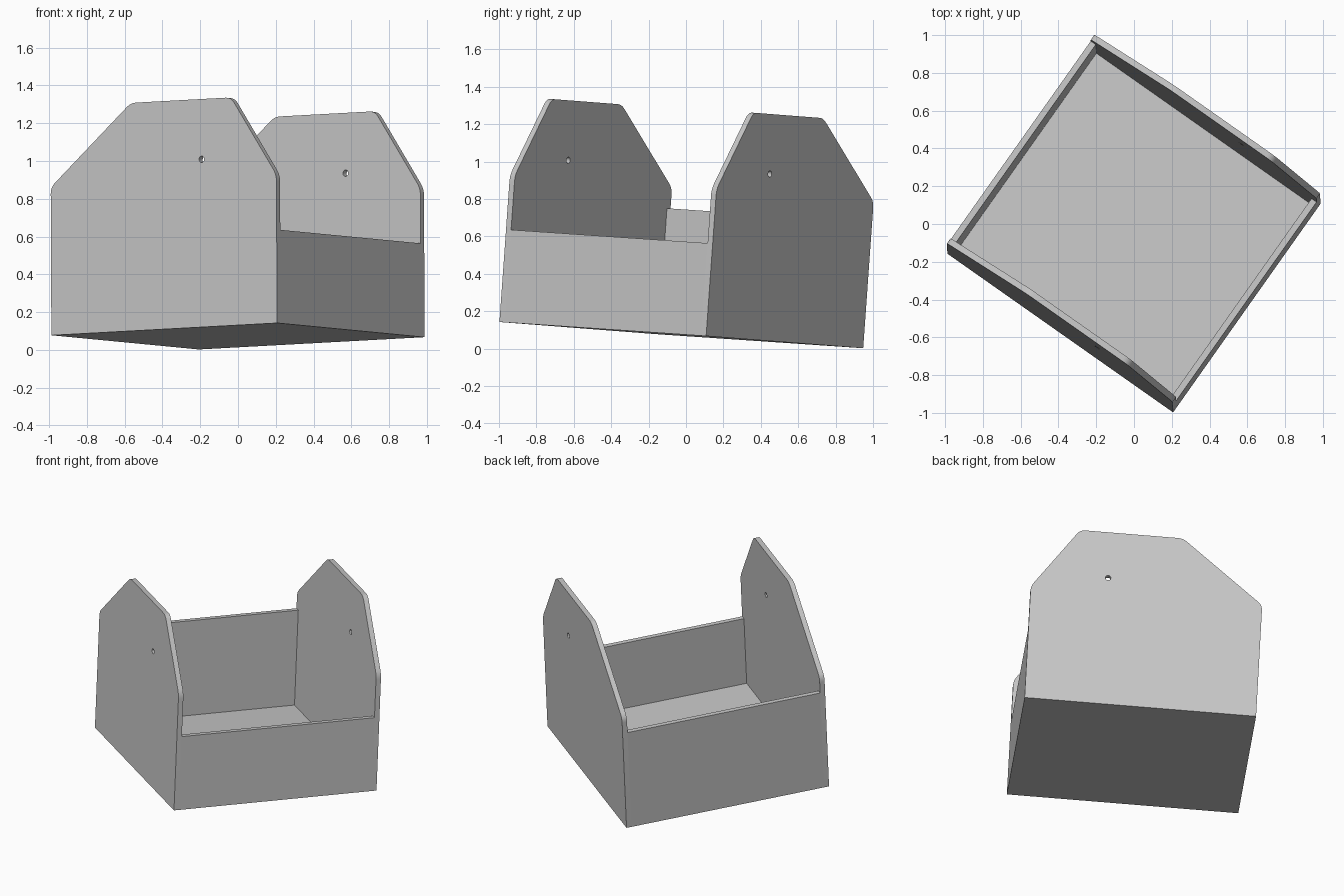
import bpy
import bmesh
import math
from mathutils import Matrix, Vector

cube = bpy.data.objects.get("Cube")
if cube:
    bpy.data.objects.remove(cube, do_unlink=True)

# Box sizes: end panel width, length between end faces, board thickness
WIDTH, LENGTH, T = 1.462, 1.355, 0.033

# The whole tote is turned and slightly tipped
u = Vector((0.8172, -0.5745, 0.0445)).normalized()
v = Vector((0.5758, 0.8157, -0.0554))
v = (v - u * v.dot(u)).normalized()
w = u.cross(v)
FRAME = Matrix((u, v, w)).transposed().to_4x4()
FRAME.translation = Vector((0, -0.025, 0.0725)) - u * WIDTH / 2 - v * LENGTH / 2

grey = bpy.data.materials.new("light grey")
grey.use_nodes = True
COLOR = (0.57, 0.57, 0.57, 1)
grey.diffuse_color = COLOR
grey.node_tree.nodes["Principled BSDF"].inputs["Base Color"].default_value = COLOR


def add_object(name, mesh, matrix):
    mesh.materials.clear()
    mesh.materials.append(grey)
    obj = bpy.data.objects.new(name, mesh)
    bpy.context.collection.objects.link(obj)
    obj.matrix_world = matrix
    return obj


def board(name, low, high):
    low, high = Vector(low), Vector(high)
    bm = bmesh.new()
    bmesh.ops.create_cube(bm, size=1)
    bmesh.ops.scale(bm, vec=high - low, verts=bm.verts)
    bmesh.ops.translate(bm, vec=(low + high) / 2, verts=bm.verts)
    mesh = bpy.data.meshes.new(name)
    bm.to_mesh(mesh)
    bm.free()
    return add_object(name, mesh, FRAME)


def rounded(corner, before, after, radius, steps=6):
    # Quadratic arc that replaces a sharp corner
    c, a, b = Vector(corner), Vector(before), Vector(after)
    start = c + (a - c).normalized() * radius
    end = c + (b - c).normalized() * radius
    return [start * (1 - s) ** 2 + c * 2 * s * (1 - s) + end * s ** 2
            for s in (i / steps for i in range(steps + 1))]


def end_panel(name, offset):
    # Asymmetric gable outline with four softened corners
    outline = [(0, 0), (WIDTH, 0), (WIDTH, 0.787), (1.17, 1.21), (0.521, 1.21), (0, 0.785)]
    points = [Vector(p) for p in outline[:2]]
    for i in range(2, 6):
        points += rounded(outline[i], outline[i - 1], outline[(i + 1) % 6], 0.035)
    # Handle hole
    hole = [Vector((0.978 + 0.017 * math.cos(a), 0.89 + 0.017 * math.sin(a)))
            for a in (math.tau * i / 24 for i in range(24))]
    curve = bpy.data.curves.new(name, "CURVE")
    curve.dimensions = "2D"
    curve.fill_mode = "BOTH"
    curve.extrude = T / 2
    for loop in (points, hole):
        spline = curve.splines.new("POLY")
        spline.points.add(len(loop) - 1)
        for point, co in zip(spline.points, loop):
            point.co = (co.x, co.y, 0, 1)
        spline.use_cyclic_u = True
    source = bpy.data.objects.new(name + "_outline", curve)
    mesh = bpy.data.meshes.new_from_object(source)
    bpy.data.objects.remove(source)
    bpy.data.curves.remove(curve)
    bm = bmesh.new()
    bm.from_mesh(mesh)
    bmesh.ops.remove_doubles(bm, verts=bm.verts, dist=0.0001)
    bmesh.ops.recalc_face_normals(bm, faces=bm.faces)
    bm.to_mesh(mesh)
    bm.free()
    mesh.name = name
    place = Matrix.Translation((0, offset, 0)) @ Matrix.Rotation(math.pi / 2, 4, "X")
    return add_object(name, mesh, FRAME @ place)


# End panels with handle holes
panels = [end_panel("front_end_panel", T / 2), end_panel("back_end_panel", LENGTH - T / 2)]

# Floor and the two side walls, one taller than the other
board("floor", (T, T, 0), (WIDTH - T, LENGTH - T, T))
board("tall_side_wall", (0, T, 0), (T, LENGTH - T, 0.675))
board("low_side_wall", (WIDTH - T, T, 0), (WIDTH, LENGTH - T, 0.496))

# Smooth the rounded corners, keep board edges sharp
bpy.ops.object.select_all(action="DESELECT")
for panel in panels:
    panel.select_set(True)
bpy.context.view_layer.objects.active = panels[0]
bpy.ops.object.shade_smooth_by_angle(angle=math.radians(30))
